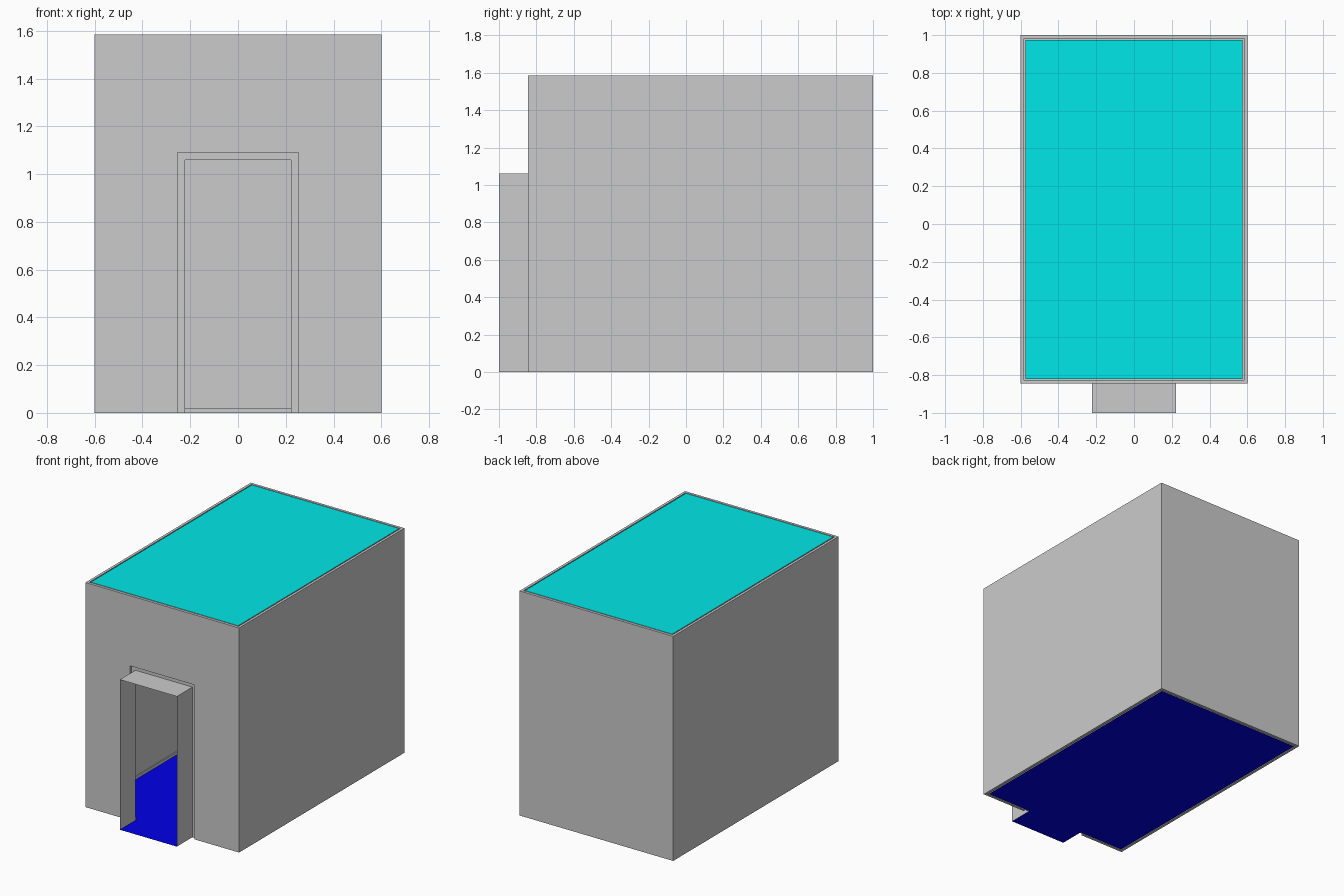
import bpy

if "Cube" in bpy.data.objects:
    bpy.data.objects.remove(bpy.data.objects["Cube"])

# Overall sizes
X, YF, YB, H = 0.6, -0.845, 1.0, 1.585     # outer walls
T = 0.018                                  # wall thickness
GAP, STEP = 0.007, 0.02                    # groove beside floor and ceiling
DOOR, DOOR_H = 0.2525, 1.09                # opening in the wall
PORCH, PORCH_H, PORCH_Y = 0.2225, 1.06, -1.0


def make(name, verts, faces, color=None):
    mesh = bpy.data.meshes.new(name)
    mesh.from_pydata(verts, [], faces)
    mesh.update()
    ob = bpy.data.objects.new(name, mesh)
    bpy.context.collection.objects.link(ob)
    if color:
        mat = bpy.data.materials.new(name + "_color")
        mat.diffuse_color = color
        mat.use_nodes = True
        mat.node_tree.nodes["Principled BSDF"].inputs["Base Color"].default_value = mat.diffuse_color
        mesh.materials.append(mat)
    return ob


def strip(name, rows, closed=False):
    """Quads joining rows of matching points."""
    n = len(rows[0])
    faces = [(r * n + i, r * n + (i + 1) % n, (r + 1) * n + (i + 1) % n, (r + 1) * n + i)
             for r in range(len(rows) - 1) for i in range(n if closed else n - 1)]
    return make(name, [p for row in rows for p in row], faces)


def plan(d, z):
    """Room outline moved inward by d, starting at the front left corner."""
    x, f, b = X - d, YF + d, YB - d
    return [(-x, f, z), (-x, b, z), (x, b, z), (x, f, z)]


def arch(w, h, y):
    """Three-sided door outline."""
    return [(-w, y, 0), (-w, y, h), (w, y, h), (w, y, 0)]


# Four walls with the doorway, thickened inward
walls = make("walls", plan(0, 0) + plan(0, H) + arch(DOOR, DOOR_H, YF),
             [(0, 4, 5, 1), (1, 5, 6, 2), (2, 6, 7, 3),
              (0, 8, 9, 10, 11, 3, 7, 4)])
solid = walls.modifiers.new("thickness", 'SOLIDIFY')
solid.thickness = T
solid.offset = -1
solid.use_even_offset = True

# Entrance passage, with the flange that closes the recess around it
strip("entrance", [arch(PORCH, PORCH_H, PORCH_Y),
                   arch(PORCH, PORCH_H, YF + T),
                   arch(DOOR, DOOR_H, YF + T)])

# Stepped groove around the ceiling
strip("ceiling_groove", [plan(T + GAP, H), plan(T + GAP, H - STEP), plan(T, H - STEP)], True)


# Stepped groove around the floor, stopping at the entrance
def floor_row(d, z):
    y = YF + d
    return [(-PORCH, y, z)] + plan(d, z) + [(PORCH, y, z)]


strip("floor_groove", [floor_row(T + GAP, 0), floor_row(T + GAP, STEP), floor_row(T, STEP)])

# Floor, running out through the entrance
floor = floor_row(T + GAP, 0) + [(PORCH, PORCH_Y, 0), (-PORCH, PORCH_Y, 0)]
make("floor", floor, [tuple(reversed(range(len(floor))))], (0.0, 0.0, 0.8, 1))

# Ceiling panel
make("ceiling", plan(T + GAP, H), [(3, 2, 1, 0)], (0.0, 0.8, 0.8, 1))
